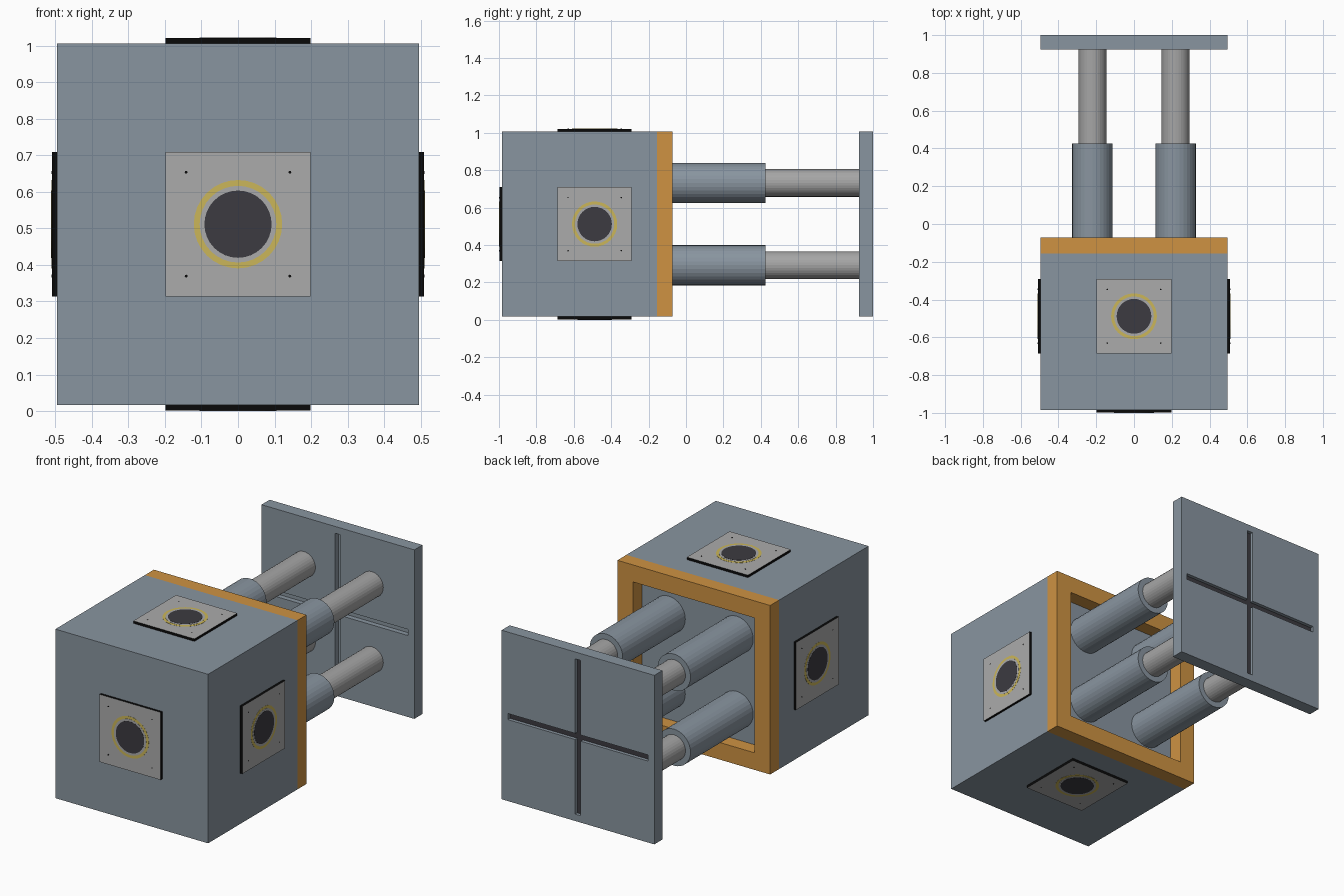
import bpy, bmesh, math
from mathutils import Matrix, Vector

if "Cube" in bpy.data.objects:
    bpy.data.objects.remove(bpy.data.objects["Cube"])


def material(name, r, g, b):
    m = bpy.data.materials.new(name)
    m.diffuse_color = (r, g, b, 1)
    m.use_nodes = True
    m.node_tree.nodes["Principled BSDF"].inputs["Base Color"].default_value = m.diffuse_color
    return m


STEEL = material("blue_grey_steel", 0.25, 0.30, 0.35)
ORANGE = material("orange", 0.62, 0.29, 0.055)
ROD = material("rod_grey", 0.38, 0.38, 0.38)
PANEL = material("panel_grey", 0.41, 0.41, 0.41)
BLACK = material("black", 0.003, 0.003, 0.003)
DARK = material("charcoal", 0.045, 0.043, 0.052)
YELLOW = material("yellow", 0.60, 0.47, 0.10)

H = 0.495                 # half width of the housing
T = 0.0165                # how far the port panels stand out
CZ = H + T                # height of the centre line
CY = -1 + T + H           # centre of the panels along y
FRAME_Y = (-0.155, -0.072)
HEAD_Y = (0.925, 1.0)


def finish(bm, name, *mats):
    me = bpy.data.meshes.new(name)
    bm.to_mesh(me)
    bm.free()
    for m in mats:
        me.materials.append(m)
    ob = bpy.data.objects.new(name, me)
    bpy.context.collection.objects.link(ob)
    return ob


def add_box(bm, lo, hi, mat=Matrix()):
    lo, hi = Vector(lo), Vector(hi)
    m = mat @ Matrix.Translation((lo + hi) / 2) @ Matrix.Diagonal((*(hi - lo), 1))
    return bmesh.ops.create_cube(bm, size=1, matrix=m)["verts"]


def box(name, lo, hi, mat):
    bm = bmesh.new()
    add_box(bm, lo, hi)
    return finish(bm, name, mat)


def cylinder_y(name, x, z, r, y0, y1, mat):
    bm = bmesh.new()
    m = Matrix.Translation((x, (y0 + y1) / 2, z)) @ Matrix.Rotation(math.pi / 2, 4, 'X')
    bmesh.ops.create_cone(bm, cap_ends=True, segments=32, radius1=r, radius2=r,
                          depth=y1 - y0, matrix=m)
    return finish(bm, name, mat)


def cut(ob, lo, hi):
    cutter = box("cutter", lo, hi, None)
    cutter.hide_render = True
    mod = ob.modifiers.new("cut", 'BOOLEAN')
    mod.operation, mod.solver, mod.object = 'DIFFERENCE', 'EXACT', cutter
    bpy.context.view_layer.objects.active = ob
    bpy.ops.object.modifier_apply(modifier=mod.name)
    bpy.data.objects.remove(cutter)


# housing and the open orange frame behind it
box("housing", (-H, -1 + T, T), (H, FRAME_Y[0], T + 2 * H), STEEL)
frame = box("rear_frame", (-H, FRAME_Y[0], T), (H, FRAME_Y[1], T + 2 * H), ORANGE)
I = H - 0.1
cut(frame, (-I, -0.3, CZ - I), (I, 0.1, CZ + I))

# four telescoping pistons
for sx in (-1, 1):
    for sz in (-1, 1):
        x, z = 0.22 * sx, CZ + 0.22 * sz
        cylinder_y("piston_sleeve", x, z, 0.107, FRAME_Y[0], 0.425, STEEL)
        cylinder_y("piston_rod", x, z, 0.074, 0.40, HEAD_Y[0], ROD)

# head plate with a cross groove on both faces, dark floor at the back
head = box("head_plate", (-H, HEAD_Y[0], T), (H, HEAD_Y[1], T + 2 * H), STEEL)
L, W = 0.455, 0.018
for y0, y1 in ((0.9, 0.955), (0.98, 1.1)):
    for a, b in ((L, W), (W, L)):
        cut(head, (-a, y0, CZ - b), (a, y1, CZ + b))
head.data.materials.clear()
head.data.materials.append(STEEL)
head.data.materials.append(DARK)
for p in head.data.polygons:
    floor = p.normal.y > 0.9 and abs(p.center.y - 0.98) < 0.005
    p.material_index = 1 if floor else 0


# port panel, built facing local +z and turned onto each side
def port(name, place):
    bm = bmesh.new()

    def paint(verts, index):
        for f in {f for v in verts for f in v.link_faces}:
            f.material_index = index

    def disc(x, y, r, z1, index, n=32):
        z0 = 0.01
        m = place @ Matrix.Translation((x, y, (z0 + z1) / 2))
        paint(bmesh.ops.create_cone(bm, cap_ends=True, segments=n, radius1=r, radius2=r,
                                    depth=z1 - z0, matrix=m)["verts"], index)

    # black edged slab with a grey outer face
    slab = add_box(bm, (-0.198, -0.198, 0), (0.198, 0.198, 0.0144), place)
    out = place.to_3x3() @ Vector((0, 0, 1))
    bm.normal_update()
    for f in {f for v in slab for f in v.link_faces}:
        f.material_index = 0 if f.normal.dot(out) > 0.9 else 1
    # yellow ring, grey gap, dark hole
    disc(0, 0, 0.121, 0.0151, 2)
    disc(0, 0, 0.105, 0.0158, 0)
    disc(0, 0, 0.092, T, 3)
    # corner rivets
    for sx in (-1, 1):
        for sy in (-1, 1):
            disc(0.142 * sx, 0.142 * sy, 0.004, 0.0151, 1, 8)
    finish(bm, name, PANEL, BLACK, YELLOW, DARK)


centre = Matrix.Translation((0, CY, CZ))
lift = Matrix.Translation((0, 0, H))
for name, angle, axis in (("top_port", 0, 'X'), ("bottom_port", 180, 'X'),
                          ("front_port", 90, 'X'), ("right_port", 90, 'Y'),
                          ("left_port", -90, 'Y')):
    port(name, centre @ Matrix.Rotation(math.radians(angle), 4, axis) @ lift)
